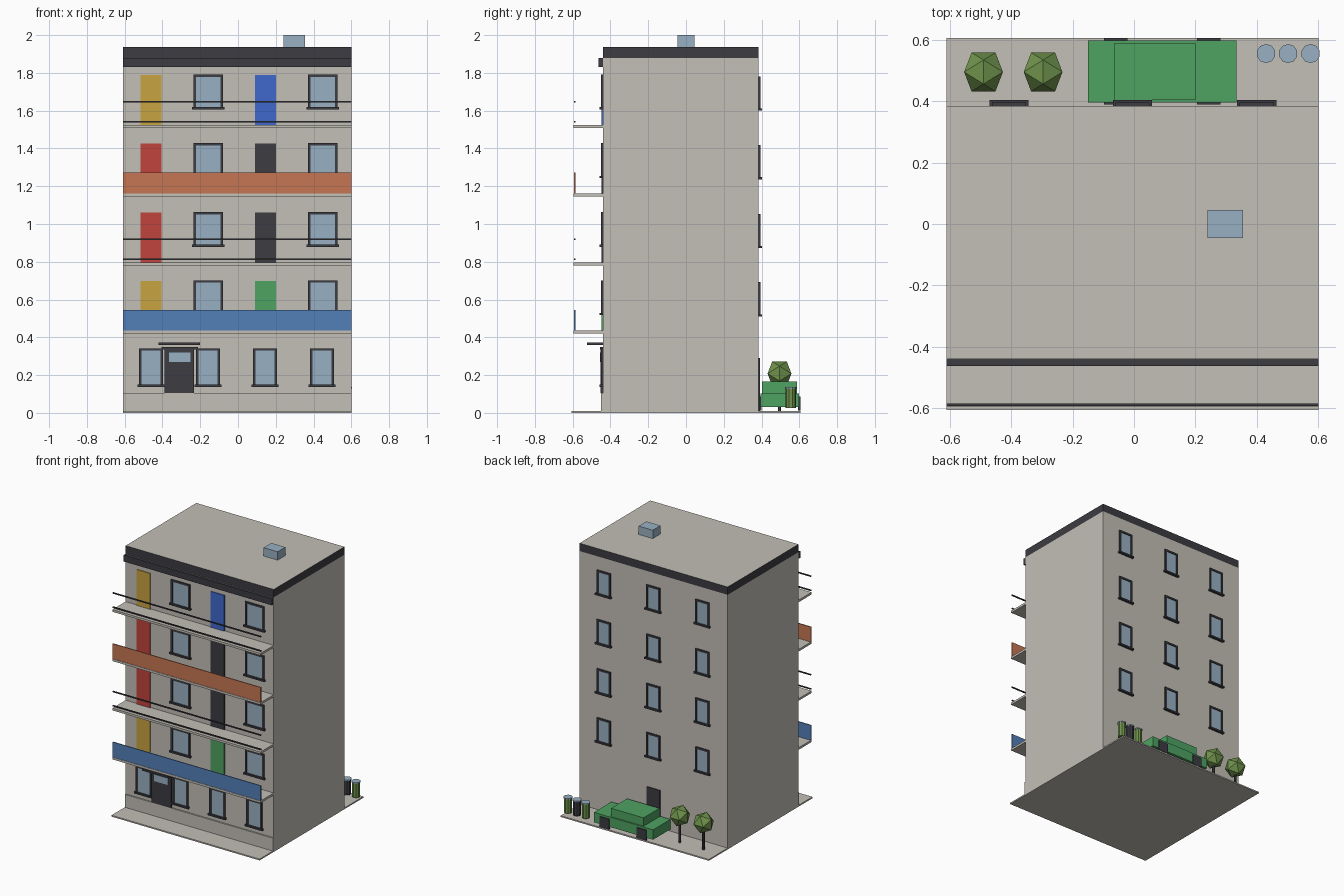
import bpy, bmesh, math
from mathutils import Vector

if "Cube" in bpy.data.objects:
    bpy.data.objects.remove(bpy.data.objects["Cube"])


def material(name, r, g, b):
    lin = [((c / 255 + 0.055) / 1.055) ** 2.4 for c in (r, g, b)]
    m = bpy.data.materials.new(name)
    m.diffuse_color = (*lin, 1)
    m.use_nodes = True
    m.node_tree.nodes["Principled BSDF"].inputs["Base Color"].default_value = m.diffuse_color
    return m


BEIGE = material("beige_render", 195, 191, 183)
DARK = material("dark_grey", 60, 60, 66)
GLASS = material("pale_blue_glass", 152, 176, 194)
RED = material("red_paint", 192, 68, 60)
YELLOW = material("yellow_paint", 200, 163, 66)
BLUE = material("bright_blue_paint", 64, 104, 204)
GREEN = material("green_paint", 78, 162, 98)
ORANGE = material("orange_panel", 198, 118, 84)
PANEL_BLUE = material("soft_blue_panel", 84, 128, 184)
OLIVE = material("leaf_green", 110, 145, 75)


def finish(name, bm, *mats):
    me = bpy.data.meshes.new(name)
    bm.normal_update()
    bm.to_mesh(me)
    bm.free()
    for m in mats:
        me.materials.append(m)
    ob = bpy.data.objects.new(name, me)
    bpy.context.collection.objects.link(ob)
    return ob


def add_box(bm, x0, x1, y0, y1, z0, z1, mat=0):
    geo = bmesh.ops.create_cube(bm, size=1)
    for v in geo["verts"]:
        v.co = ((x0 + x1) / 2 + v.co.x * (x1 - x0),
                (y0 + y1) / 2 + v.co.y * (y1 - y0),
                (z0 + z1) / 2 + v.co.z * (z1 - z0))
        for f in v.link_faces:
            f.material_index = mat


def box(name, mat, *dims):
    bm = bmesh.new()
    add_box(bm, *dims)
    return finish(name, bm, mat)


def cylinder(name, mat, x, y, z0, z1, r, sides):
    bm = bmesh.new()
    bmesh.ops.create_cone(bm, cap_ends=True, segments=sides, radius1=r, radius2=r, depth=z1 - z0)
    bmesh.ops.translate(bm, verts=bm.verts, vec=(x, y, (z0 + z1) / 2))
    return finish(name, bm, mat)


LEFT, RIGHT, FRONT, BACK = -0.61, 0.60, -0.44, 0.385


def window(name, x0, x1, z0, z1, wall, out):
    """Framed pane with a sill; out is -1 on the front wall and 1 on the back."""
    t = 0.013
    bm = bmesh.new()

    def bar(a, b, c, d, depth, mat):
        y0, y1 = sorted((wall, wall + out * depth))
        add_box(bm, a, b, y0, y1, c, d, mat)

    bar(x0, x0 + t, z0, z1, 0.010, 0)
    bar(x1 - t, x1, z0, z1, 0.010, 0)
    bar(x0 + t, x1 - t, z1 - t, z1, 0.010, 0)
    bar(x0 + t, x1 - t, z0, z1 - t, 0.004, 1)
    bar(x0 - 0.008, x1 + 0.008, z0 - 0.003, z0 + 0.009, 0.018, 0)
    finish(name, bm, DARK, GLASS)


# Ground, walls and plinth
box("ground_slab", BEIGE, LEFT, RIGHT, -0.605, 0.605, 0, 0.01)
box("building_body", BEIGE, LEFT, RIGHT, FRONT, BACK, 0.01, 1.88)
box("plinth", BEIGE, LEFT, RIGHT, FRONT - 0.01, FRONT, 0.01, 0.105)

# Roof edge: dark sides, pale top
roof = box("roof", DARK, LEFT, RIGHT, FRONT, BACK, 1.88, 1.938)
roof.data.materials.append(BEIGE)
for p in roof.data.polygons:
    p.material_index = 1 if p.normal.z > 0.5 else 0
box("front_cornice", DARK, LEFT, RIGHT, FRONT - 0.023, FRONT, 1.83, 1.878)
box("roof_light", GLASS, 0.24, 0.355, -0.045, 0.045, 1.938, 2.0)

# Upper floors: balcony, doors, front and back windows
floors = [(0.435, YELLOW, GREEN, PANEL_BLUE), (0.797, RED, DARK, None),
          (1.161, RED, DARK, ORANGE), (1.525, YELLOW, BLUE, None)]
for i, (z, door_a, door_b, panel) in enumerate(floors, 1):
    box(f"balcony_slab_{i}", BEIGE, LEFT, RIGHT, -0.595, FRONT, z - 0.016, z)
    if panel:
        box(f"balcony_panel_{i}", panel, LEFT, RIGHT, -0.592, -0.585, z, z + 0.111)
    else:
        for n, h in (("lower", 0.016), ("upper", 0.121)):
            box(f"{n}_rail_{i}", DARK, LEFT, RIGHT, -0.592, -0.584, z + h - 0.004, z + h + 0.004)
    box(f"left_balcony_door_{i}", door_a, -0.515, -0.405, FRONT - 0.007, FRONT, z, z + 0.264)
    box(f"right_balcony_door_{i}", door_b, 0.09, 0.20, FRONT - 0.007, FRONT, z, z + 0.264)
    for x in (-0.235, 0.371):
        window(f"front_window_{i}", x, x + 0.155, z + 0.085, z + 0.267, FRONT, -1)
    for x in (-0.407, -0.005, 0.40):
        window(f"back_window_{i}", x - 0.056, x + 0.056, z + 0.078, z + 0.257, BACK, 1)

# Ground floor windows and entrance
for x in (-0.523, -0.222, 0.08, 0.382):
    window("ground_window", x, x + 0.127, 0.14, 0.342, FRONT, -1)
box("entrance_door", DARK, -0.39, -0.232, FRONT - 0.012, FRONT, 0.105, 0.34)
box("entrance_door_pane", GLASS, -0.366, -0.252, FRONT - 0.015, FRONT - 0.012, 0.27, 0.32)
box("entrance_lintel", DARK, -0.405, -0.212, FRONT - 0.016, FRONT, 0.335, 0.35)
box("entrance_canopy", DARK, -0.42, -0.20, -0.523, FRONT, 0.36, 0.373)
box("back_door", DARK, -0.06, 0.05, BACK, BACK + 0.007, 0.01, 0.29)

# Parked car
box("car_body", GREEN, -0.15, 0.333, 0.395, 0.598, 0.03, 0.103)
box("car_cabin", GREEN, -0.065, 0.20, 0.403, 0.588, 0.103, 0.165)
for x in (-0.098, 0.205):
    for y in (0.389, 0.594):
        box("car_wheel", DARK, x, x + 0.077, y, y + 0.011, 0.012, 0.088)

# Trees with twenty-sided crowns
PHI = (1 + math.sqrt(5)) / 2
for x in (-0.49, -0.296):
    cylinder("tree_trunk", DARK, x, 0.495, 0.01, 0.165, 0.009, 6)
    bm = bmesh.new()
    for a in (-1, 1):
        for b in (-PHI, PHI):
            for co in ((a, b, 0), (0, a, b), (b, 0, a)):
                bm.verts.new(Vector(co) * 0.039 + Vector((x, 0.495, 0.208)))
    bmesh.ops.convex_hull(bm, input=bm.verts)
    bmesh.ops.recalc_face_normals(bm, faces=bm.faces)
    finish("tree_crown", bm, OLIVE)

# Bins with pale lids
for x, mat in ((0.43, OLIVE), (0.502, DARK), (0.575, OLIVE)):
    cylinder("bin", mat, x, 0.555, 0.025, 0.13, 0.028, 10)
    cylinder("bin_lid", GLASS, x, 0.555, 0.13, 0.138, 0.031, 10)
